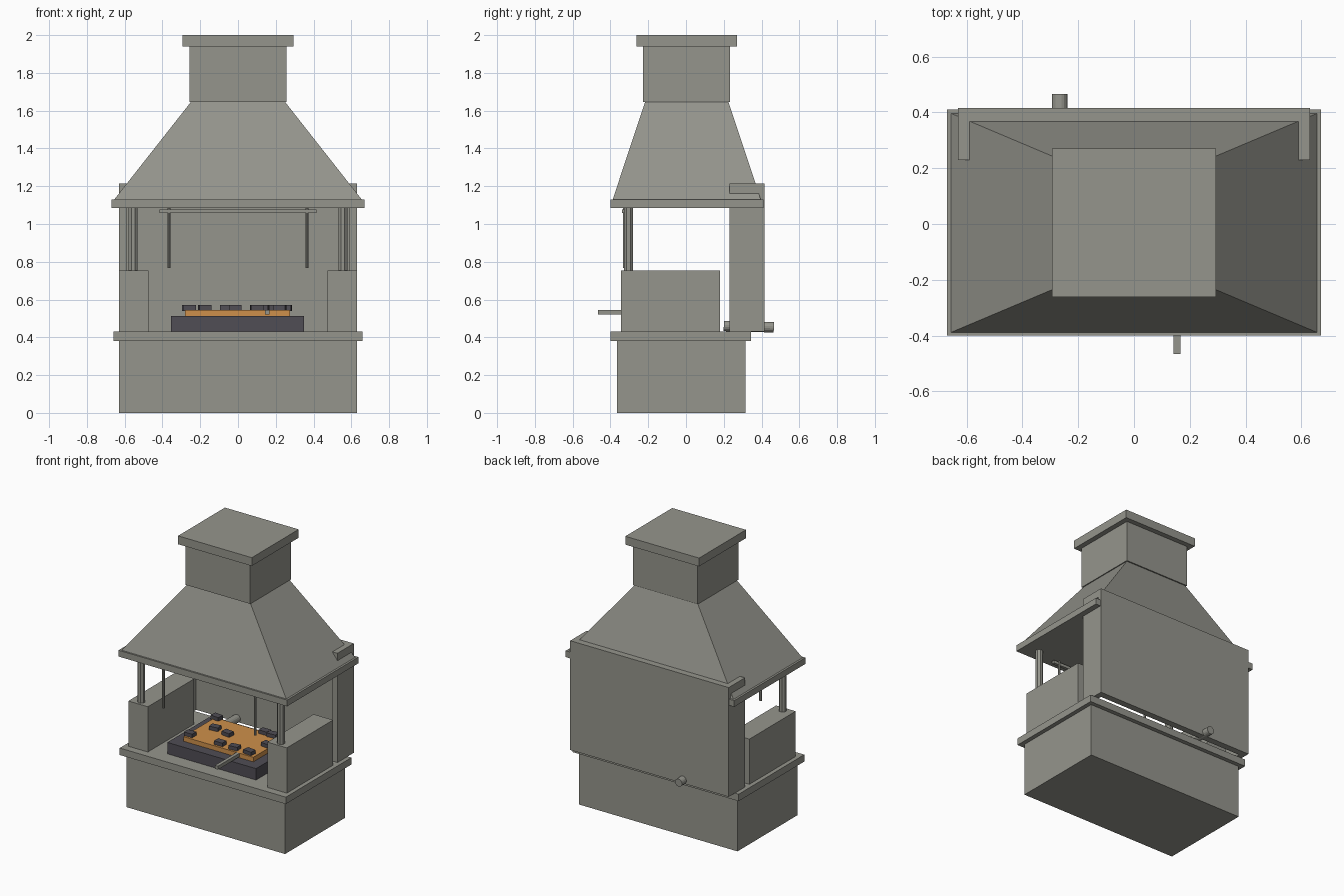
import bpy, bmesh, math
from mathutils import Matrix, Vector

if "Cube" in bpy.data.objects:
    bpy.data.objects.remove(bpy.data.objects["Cube"])


def material(name, rgb):
    m = bpy.data.materials.new(name)
    m.diffuse_color = (*rgb, 1)
    m.use_nodes = True
    m.node_tree.nodes["Principled BSDF"].inputs["Base Color"].default_value = m.diffuse_color
    return m


STONE = material("grey_stone", (0.30, 0.30, 0.265))
IRON = material("dark_charcoal", (0.08, 0.075, 0.09))
EMBER = material("orange_embers", (0.62, 0.28, 0.07))


def finish(name, bm, mat):
    bmesh.ops.recalc_face_normals(bm, faces=bm.faces)
    me = bpy.data.meshes.new(name)
    bm.to_mesh(me)
    bm.free()
    me.materials.append(mat)
    ob = bpy.data.objects.new(name, me)
    bpy.context.collection.objects.link(ob)
    return ob


def box(name, x, y, z, mat=STONE, top=None, turn=0):
    """Box from (min, max) ranges; top = (x range, y range) tapers the upper end."""
    bm = bmesh.new()
    tx, ty = top or (x, y)
    c = Vector((sum(x) / 2, sum(y) / 2, 0))
    rings = []
    for (ax, ay), h in (((x, y), z[0]), ((tx, ty), z[1])):
        pts = [(ax[0], ay[0]), (ax[1], ay[0]), (ax[1], ay[1]), (ax[0], ay[1])]
        rings.append([bm.verts.new((px, py, h)) for px, py in pts])
    lo, hi = rings
    bm.faces.new(lo[::-1])
    bm.faces.new(hi)
    for i in range(4):
        j = (i + 1) % 4
        bm.faces.new((lo[i], lo[j], hi[j], hi[i]))
    bmesh.ops.rotate(bm, verts=bm.verts, cent=c, matrix=Matrix.Rotation(turn, 3, 'Z'))
    return finish(name, bm, mat)


def rod(name, a, b, r, sides=8, mat=STONE):
    a, b = Vector(a), Vector(b)
    bm = bmesh.new()
    rot = (b - a).to_track_quat('Z', 'Y').to_matrix().to_4x4()
    spin = Matrix.Rotation(math.pi / sides, 4, 'Z')
    bmesh.ops.create_cone(bm, cap_ends=True, segments=sides, radius1=r, radius2=r,
                          depth=(b - a).length,
                          matrix=Matrix.Translation((a + b) / 2) @ rot @ spin)
    return finish(name, bm, mat)


# Base and hearth slab
box("base", (-.63, .63), (-.365, .315), (0, .38))
box("hearth_slab", (-.66, .66), (-.40, .345), (.38, .43))

# Back wall: U-shaped in plan
bm = bmesh.new()
plan = [(-.63, .415), (-.63, .23), (-.59, .23), (-.59, .368),
        (.59, .368), (.59, .23), (.63, .23), (.63, .415)]
face = bm.faces.new([bm.verts.new((x, y, .43)) for x, y in plan])
ext = bmesh.ops.extrude_face_region(bm, geom=[face], use_keep_orig=True)
bmesh.ops.translate(bm, vec=(0, 0, .785),
                    verts=[v for v in ext["geom"] if isinstance(v, bmesh.types.BMVert)])
finish("back_wall", bm, STONE)

# Mirrored side blocks, columns and hanging rods
for side, s in (("left", -1), ("right", 1)):
    box(side + "_block", tuple(sorted((s * .63, s * .475))), (-.345, .18), (.43, .755))
    rod(side + "_column", (s * .555, -.305, .75), (s * .555, -.305, 1.09), .026)
    rod(side + "_hanging_rod", (s * .365, -.325, .768), (s * .365, -.325, 1.09), .009)
box("hanging_bar", (-.415, .415), (-.34, -.32), (1.057, 1.078))

# Hood, chimney and cap
box("hood_rim", (-.67, .67), (-.40, .41), (1.085, 1.13))
box("hood", (-.655, .655), (-.388, .396), (1.13, 1.645),
    top=((-.25, .25), (-.217, .225)))
box("chimney", (-.257, .257), (-.228, .234), (1.645, 1.94))
box("chimney_cap", (-.293, .293), (-.262, .27), (1.94, 2.0))

# Fire tray, embers and coals
box("fire_tray", (-.355, .35), (-.295, .175), (.43, .512), IRON)
box("ember_bed", (-.28, .276), (-.22, .14), (.512, .545), EMBER)
coals = [(-.26, .13), (-.255, -.18), (-.175, -.01), (-.06, -.033), (-.015, -.18),
         (.10, -.182), (.22, -.184), (.126, .125), (.195, .118), (.25, -.027)]
for i, (x, y) in enumerate(coals):
    box("coal_%d" % (i + 1), (x - .033, x + .033), (y - .024, y + .024), (.54, .571),
        IRON, turn=.12 * (i % 3 - 1))

# Tray handle at the front, pipe through the back wall
box("tray_handle", (.142, .166), (-.465, -.21), (.52, .545))
rod("back_pipe", (-.266, .2, .46), (-.266, .465, .453), .028, 16)
